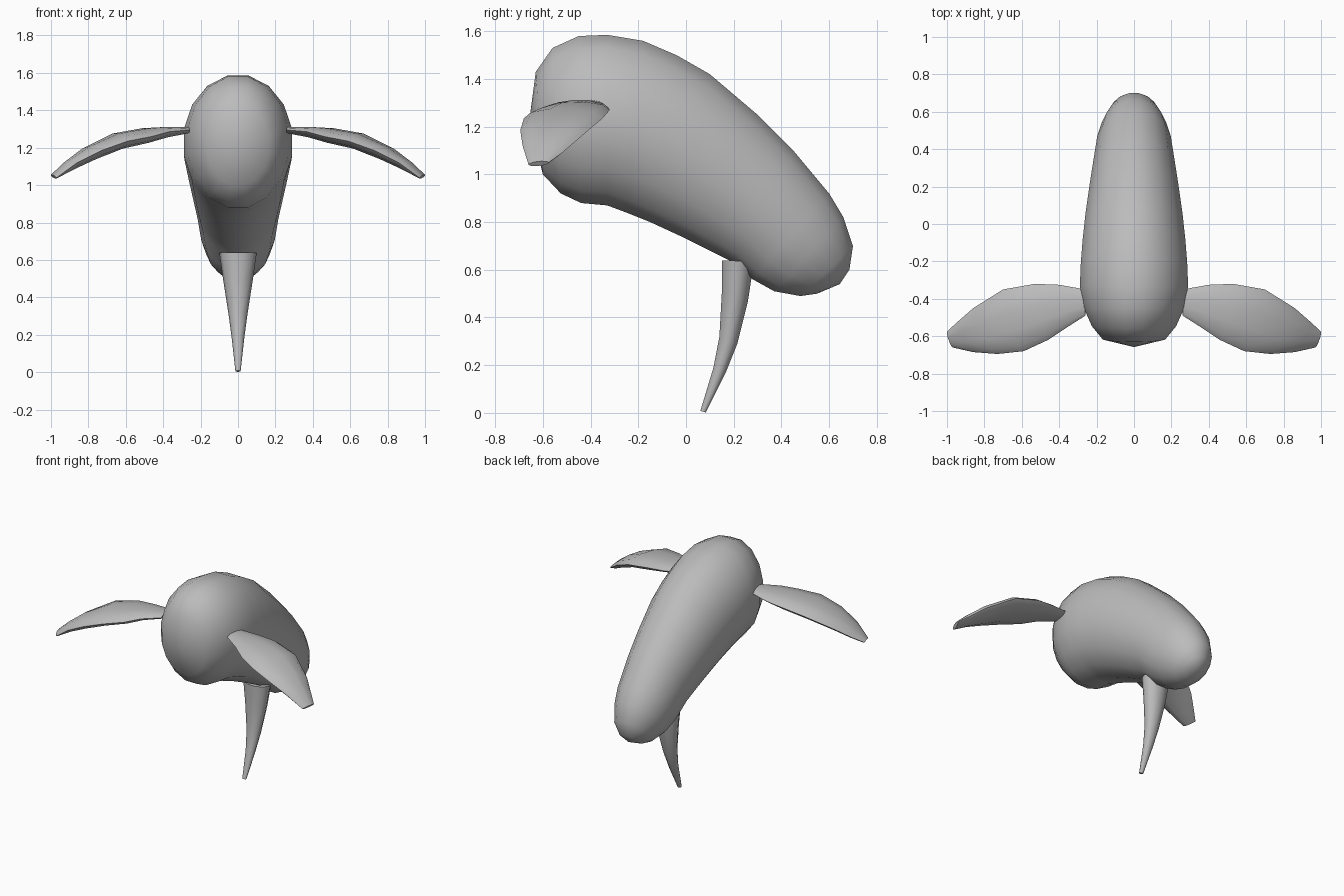
import bpy, bmesh, math
from mathutils import Vector

cube = bpy.data.objects.get("Cube")
if cube:
    bpy.data.objects.remove(cube, do_unlink=True)

grey = bpy.data.materials.new("plain grey")
grey.use_nodes = True
colour = (0.5, 0.5, 0.5, 1)
grey.diffuse_color = colour
grey.node_tree.nodes["Principled BSDF"].inputs["Base Color"].default_value = colour


def ring(centre, u, v, sides):
    """Closed section: half axes u and v, with flats facing along v."""
    points = []
    for i in range(sides):
        a = 2 * math.pi * (i + 0.5) / sides
        points.append(centre + u * math.sin(a) + v * math.cos(a) / math.cos(math.pi / sides))
    return points


def loft(name, rings, start=None, end=None, angle=50):
    """Skin a row of rings; each end closes on a pole or with a flat cap."""
    bm = bmesh.new()
    rows = [[bm.verts.new(p) for p in r] for r in rings]
    n = len(rows[0])
    for a, b in zip(rows, rows[1:]):
        for i in range(n):
            j = (i + 1) % n
            bm.faces.new((a[i], a[j], b[j], b[i]))
    for row, pole in ((rows[0], start), (rows[-1], end)):
        if pole is None:
            bm.faces.new(row)
        else:
            tip = bm.verts.new(pole)
            for i in range(n):
                bm.faces.new((row[i], row[(i + 1) % n], tip))
    bmesh.ops.recalc_face_normals(bm, faces=bm.faces)
    mesh = bpy.data.meshes.new(name)
    bm.to_mesh(mesh)
    bm.free()
    mesh.materials.append(grey)
    obj = bpy.data.objects.new(name, mesh)
    bpy.context.collection.objects.link(obj)
    bpy.ops.object.select_all(action='DESELECT')
    obj.select_set(True)
    bpy.context.view_layer.objects.active = obj
    bpy.ops.object.shade_smooth_by_angle(angle=math.radians(angle))
    return obj


# Body: upper (y, z), lower (y, z), half width
body = [
    (-.63, 1.43, -.60, 1.00, .17), (-.56, 1.53, -.525, .92, .23),
    (-.45, 1.58, -.44, .88, .275), (-.33, 1.585, -.33, .87, .295),
    (-.18, 1.56, -.25, .84, .29), (-.04, 1.50, -.15, .80, .28),
    (.10, 1.42, -.02, .74, .265), (.30, 1.25, .11, .675, .24),
    (.45, 1.10, .20, .63, .22), (.60, .92, .28, .56, .20),
    (.66, .82, .37, .51, .175), (.70, .70, .48, .49, .13),
    (.685, .60, .55, .50, .075),
]
sections = []
for y1, z1, y2, z2, w in body:
    top, low = Vector((0, y1, z1)), Vector((0, y2, z2))
    sections.append(ring((top + low) / 2, Vector((w, 0, 0)), (top - low) / 2, 16))
loft("body", sections, Vector((0, -.658, 1.22)), Vector((0, .645, .54)), 60)

# Front fins: trailing point, leading point, half thickness
fin = [
    ((.26, -.35, 1.295), (.26, -.49, 1.295), .017),
    ((.40, -.325, 1.28), (.37, -.56, 1.285), .028),
    ((.53, -.32, 1.27), (.46, -.62, 1.26), .038),
    ((.70, -.35, 1.235), (.59, -.68, 1.235), .042),
    ((.86, -.45, 1.15), (.73, -.695, 1.185), .038),
    ((.94, -.52, 1.09), (.86, -.685, 1.12), .028),
    ((1.0, -.575, 1.05), (.97, -.66, 1.04), .011),
]
mids = [(Vector(a) + Vector(b)) / 2 for a, b, t in fin]
for name, side in (("left_fin", 1), ("right_fin", -1)):
    sections = []
    for k, (a, b, t) in enumerate(fin):
        along = mids[min(k + 1, len(fin) - 1)] - mids[max(k - 1, 0)]
        half = (Vector(a) - Vector(b)) / 2
        up = along.cross(half).normalized() * t
        pts = ring(mids[k], half, up, 10)
        sections.append([Vector((p.x * side, p.y, p.z)) for p in pts])
    loft(name, sections)

# Lower limb: front (y, z), back (y, z), half width
limb = [
    (.15, .64, .285, .635, .10), (.15, .50, .26, .47, .078),
    (.14, .32, .215, .29, .050), (.115, .19, .165, .165, .033),
    (.06, .008, .083, .002, .014),
]
sections = []
for y1, z1, y2, z2, w in limb:
    front, back = Vector((0, y1, z1)), Vector((0, y2, z2))
    sections.append(ring((front + back) / 2, Vector((w, 0, 0)), (back - front) / 2, 10))
loft("lower_limb", sections)
